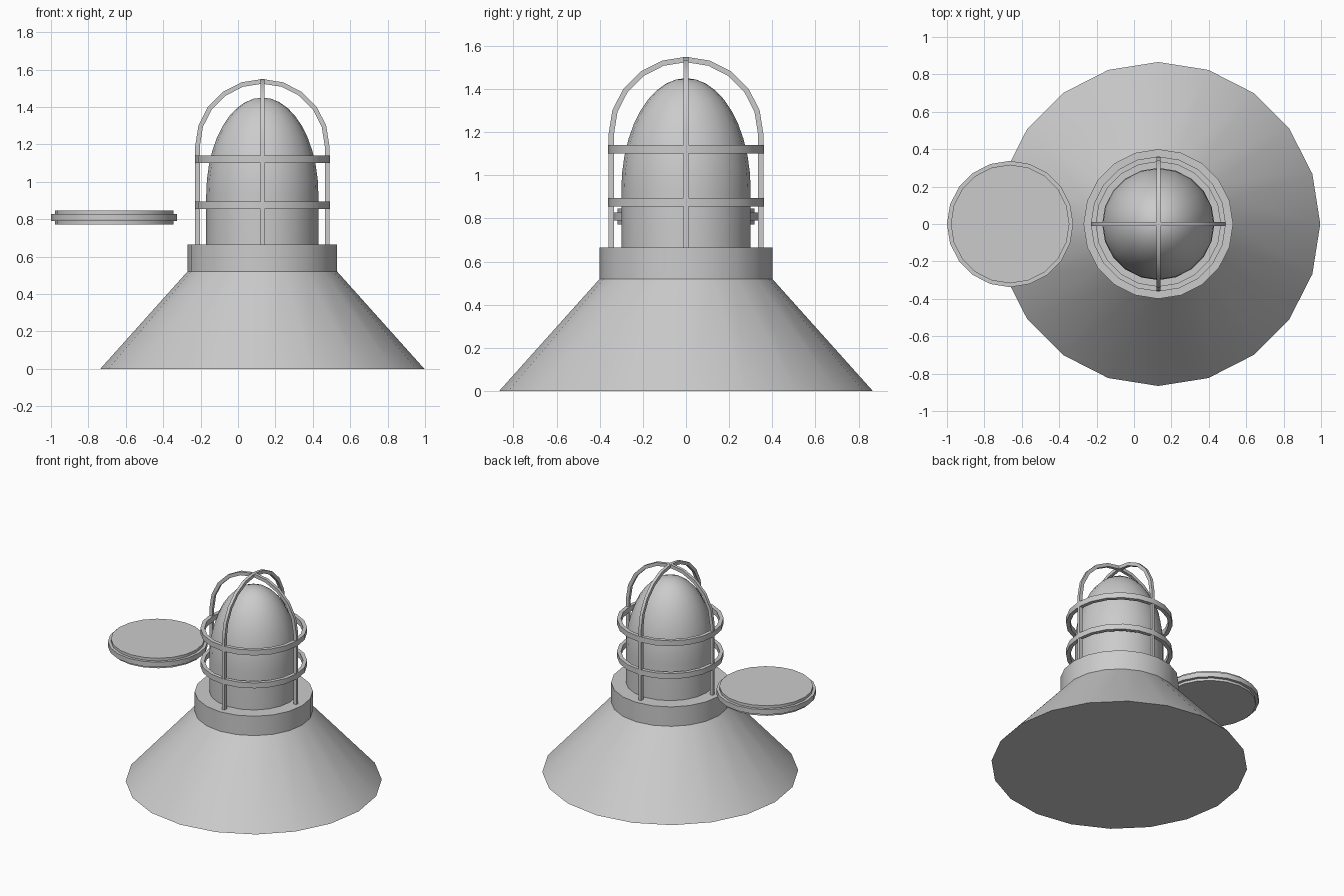
import bpy, bmesh, math

if "Cube" in bpy.data.objects:
    bpy.data.objects.remove(bpy.data.objects["Cube"])

SIDES = 20
CX = 0.13          # lamp axis


def finish(name, bm, loc, rot=0.0):
    bmesh.ops.recalc_face_normals(bm, faces=bm.faces)
    me = bpy.data.meshes.new(name)
    bm.to_mesh(me)
    bm.free()
    ob = bpy.data.objects.new(name, me)
    bpy.context.collection.objects.link(ob)
    ob.location = loc
    ob.rotation_euler.z = rot
    bpy.ops.object.select_all(action='DESELECT')
    ob.select_set(True)
    bpy.context.view_layer.objects.active = ob
    bpy.ops.object.shade_smooth_by_angle(angle=math.radians(30))
    return ob


def lathe(name, profile, x, closed=False, sides=SIDES):
    """Revolve (radius, z) points; open profiles are capped at both ends."""
    bm = bmesh.new()
    rings = []
    for r, z in profile:
        if r < 1e-5:
            rings.append([bm.verts.new((0, 0, z))] * sides)
        else:
            rings.append([bm.verts.new((r * math.cos(2 * math.pi * i / sides),
                                        r * math.sin(2 * math.pi * i / sides), z))
                          for i in range(sides)])
    pairs = list(zip(rings, rings[1:])) + ([(rings[-1], rings[0])] if closed else [])
    for a, b in pairs:
        for i in range(sides):
            j = (i + 1) % sides
            bm.faces.new(list(dict.fromkeys((a[i], a[j], b[j], b[i]))))
    if not closed:
        for ring in (rings[0], rings[-1]):
            if ring[0] is not ring[1]:
                bm.faces.new(ring)
    return finish(name, bm, (x, 0, 0))


def arch(name, rot, r_out=0.359, r_in=0.334, z0=0.665, zc=1.19, half=0.011):
    """Flat bar bent into a hoop over the dome."""
    def path(r):
        arc = [(r * math.cos(math.pi * i / 10), zc + r * math.sin(math.pi * i / 10))
               for i in range(11)]
        return [(r, z0)] + arc + [(-r, z0)]
    bm = bmesh.new()
    sections = [[bm.verts.new(p) for p in ((xo, -half, zo), (xo, half, zo),
                                           (xi, half, zi), (xi, -half, zi))]
                for (xo, zo), (xi, zi) in zip(path(r_out), path(r_in))]
    for a, b in zip(sections, sections[1:]):
        for i in range(4):
            j = (i + 1) % 4
            bm.faces.new((a[i], a[j], b[j], b[i]))
    bm.faces.new(sections[0])
    bm.faces.new(sections[-1])
    return finish(name, bm, (CX, 0, 0), rot)


# Conical shade and collar
lathe("shade", [(0.866, 0), (0.4, 0.52)], CX)
lathe("collar", [(0.4, 0.52), (0.4, 0.665)], CX)

# Glass dome: straight wall then half ellipse
ZB, ZT, R = 0.93, 1.45, 0.3
dome = [(R, 0.665)] + [(R * math.cos(math.pi * i / 20), ZB + (ZT - ZB) * math.sin(math.pi * i / 20))
                       for i in range(10)] + [(0, ZT)]
lathe("glass_dome", dome, CX)

# Guard cage: two rings and two crossing hoops
for name, z in (("lower_guard_ring", 0.875), ("upper_guard_ring", 1.12)):
    lathe(name, [(0.333, z - 0.02), (0.361, z - 0.02), (0.361, z + 0.02), (0.333, z + 0.02)],
          CX, closed=True)
arch("guard_hoop_x", 0)
arch("guard_hoop_y", math.pi / 2)

# Separate round plate with a raised rim band
lathe("round_plate", [(0.317, 0.772), (0.317, 0.79), (0.3375, 0.79), (0.3375, 0.827),
                      (0.317, 0.827), (0.317, 0.847)], -0.6625)
